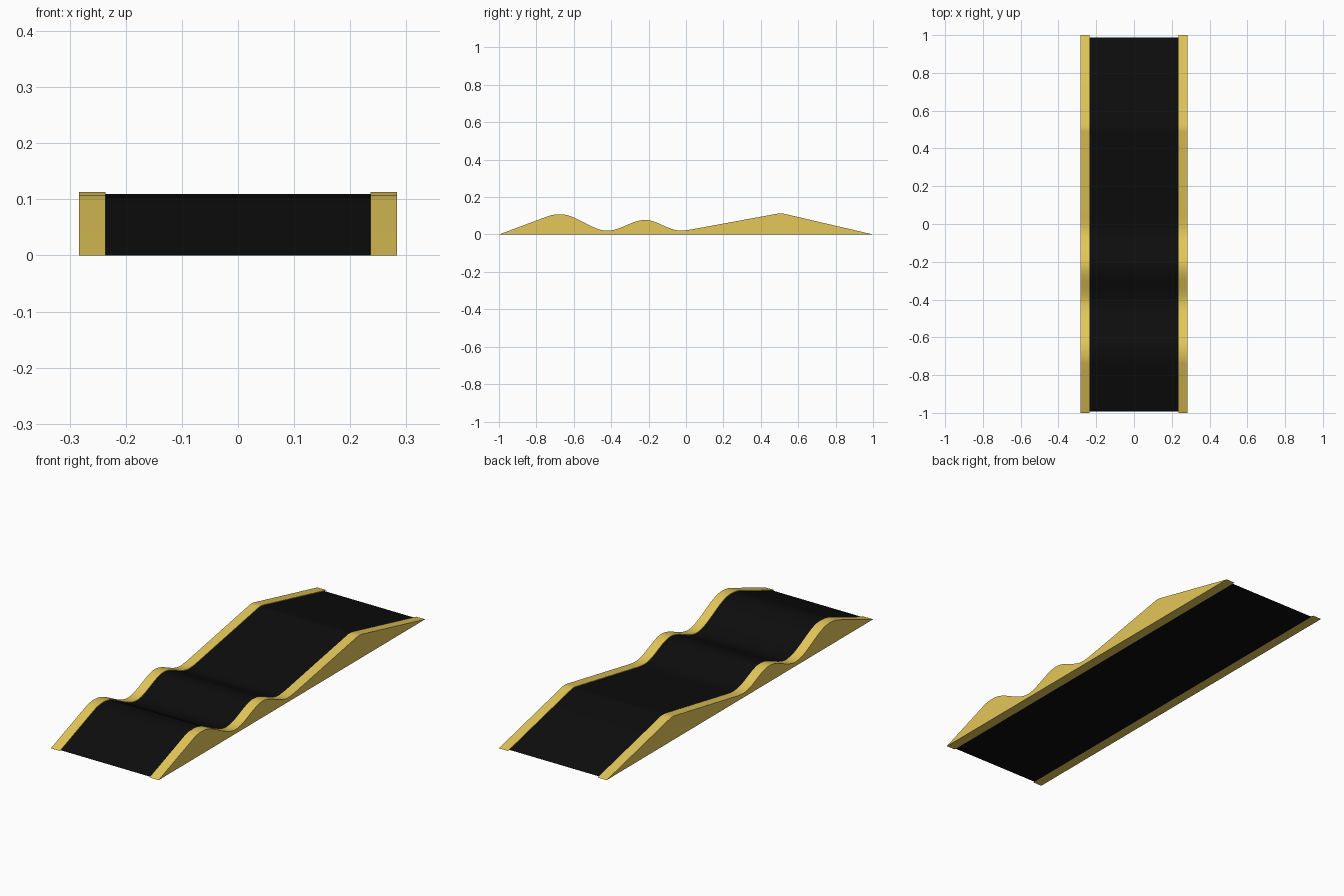
import bpy
import bmesh
from mathutils import Vector
from mathutils.geometry import interpolate_bezier

if "Cube" in bpy.data.objects:
    bpy.data.objects.remove(bpy.data.objects["Cube"])

RAIL_INNER, RAIL_OUTER = 0.236, 0.283
TRACK_DROP = 0.003

# Ramp outline: y, height, slope
KNOTS = [
    (-1.0, 0.0, 0.373), (-0.74, 0.097, 0.373), (-0.67, 0.108, 0),
    (-0.42, 0.02, 0), (-0.22, 0.078, 0), (-0.03, 0.021, 0),
    (0.04, 0.029, 0.183), (0.49, 0.1115, 0.181), (0.53, 0.1095, -0.233),
    (1.0, 0.0, -0.233),
]


def material(name, color, roughness):
    mat = bpy.data.materials.new(name)
    mat.use_nodes = True
    mat.diffuse_color = color
    bsdf = mat.node_tree.nodes["Principled BSDF"]
    bsdf.inputs["Base Color"].default_value = color
    bsdf.inputs["Roughness"].default_value = roughness
    return mat


def ramp_outline():
    points = []
    for (y0, z0, s0), (y1, z1, s1) in zip(KNOTS, KNOTS[1:]):
        third = (y1 - y0) / 3
        straight = abs(s0 - s1) < 0.01 and s0 != 0
        steps = 2 if straight else 13
        curve = interpolate_bezier(
            Vector((0, y0, z0)), Vector((0, y0 + third, z0 + s0 * third)),
            Vector((0, y1 - third, z1 - s1 * third)), Vector((0, y1, z1)), steps)
        points += curve[:-1]
    return points + [Vector((0, KNOTS[-1][0], KNOTS[-1][1]))]


def lowered(outline, drop):
    # Lower the outline and slide its ends along the slopes to the ground
    points = [p - Vector((0, 0, drop)) for p in outline]
    points[0] = Vector((0, outline[0].y + drop / KNOTS[0][2], 0))
    points[-1] = Vector((0, outline[-1].y + drop / KNOTS[-1][2], 0))
    return points


def extrude_outline(name, outline, x0, x1, mat):
    bm = bmesh.new()
    face = bm.faces.new([bm.verts.new((x0, p.y, p.z)) for p in outline])
    result = bmesh.ops.extrude_face_region(bm, geom=[face], use_keep_orig=True)
    moved = [v for v in result["geom"] if isinstance(v, bmesh.types.BMVert)]
    bmesh.ops.translate(bm, verts=moved, vec=(x1 - x0, 0, 0))
    bmesh.ops.recalc_face_normals(bm, faces=bm.faces)
    mesh = bpy.data.meshes.new(name)
    bm.to_mesh(mesh)
    bm.free()
    mesh.materials.append(mat)
    obj = bpy.data.objects.new(name, mesh)
    bpy.context.collection.objects.link(obj)
    bpy.ops.object.select_all(action="DESELECT")
    obj.select_set(True)
    bpy.context.view_layer.objects.active = obj
    bpy.ops.object.shade_smooth_by_angle(angle=0.5)
    return obj


yellow = material("yellow_paint", (0.77, 0.57, 0.1, 1), 0.5)
black = material("black_rubber", (0.004, 0.004, 0.004, 1), 0.8)
outline = ramp_outline()

# Wavy roadway, slightly below the rails
extrude_outline("track", lowered(outline, TRACK_DROP), -RAIL_INNER, RAIL_INNER, black)

# Side rails
for side, sign in (("left", 1), ("right", -1)):
    extrude_outline(side + "_rail", outline, sign * RAIL_INNER, sign * RAIL_OUTER, yellow)
